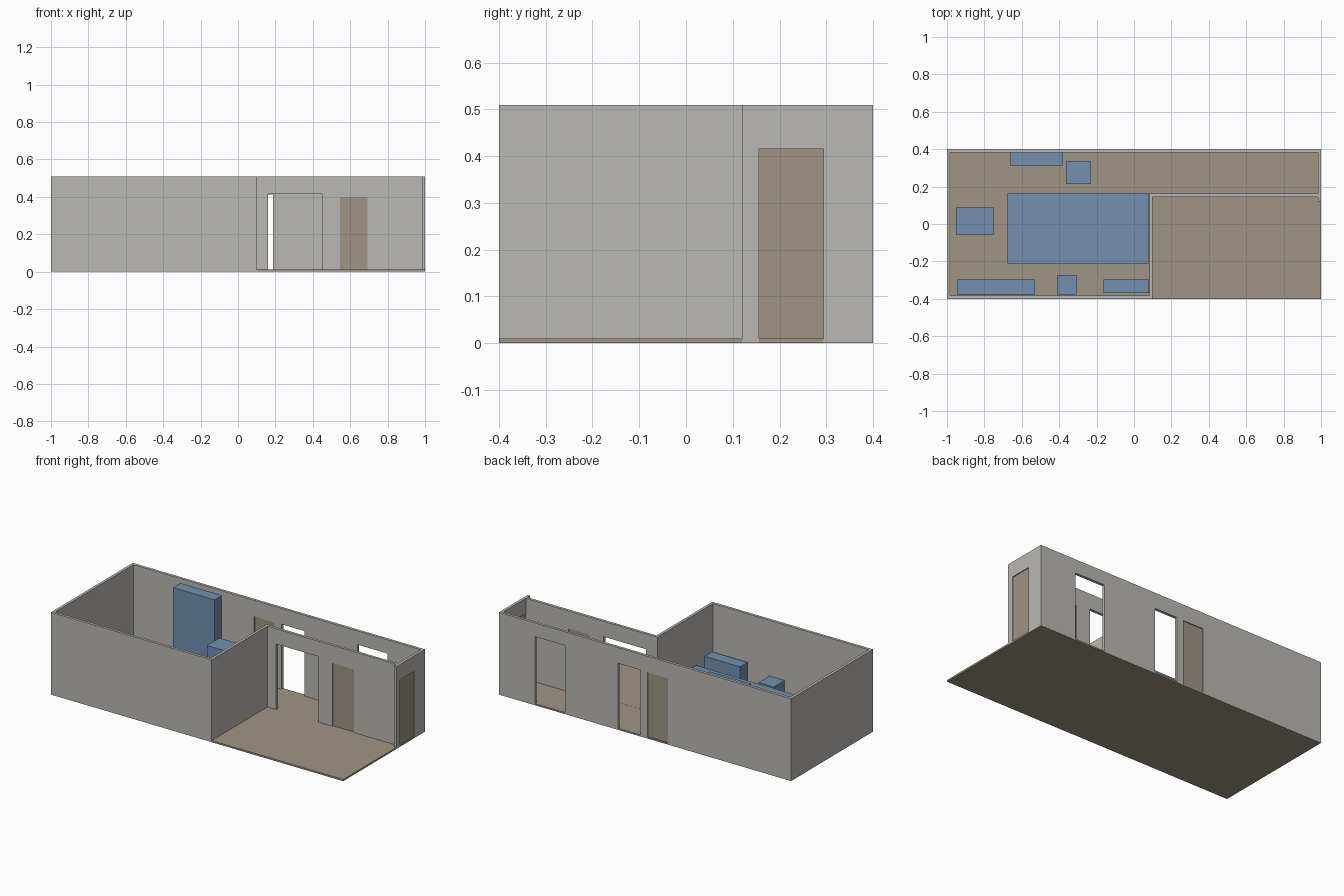
import bpy, bmesh
from mathutils import Vector

if "Cube" in bpy.data.objects:
    bpy.data.objects.remove(bpy.data.objects["Cube"])

T = 0.017        # wall thickness
H = 0.51         # wall height
BASE = 0.001     # walls start just above the slab underside
SLAB = 0.01


def material(name, rgb):
    m = bpy.data.materials.new(name)
    m.diffuse_color = (*rgb, 1.0)
    m.use_nodes = True
    m.node_tree.nodes["Principled BSDF"].inputs["Base Color"].default_value = m.diffuse_color
    return m


WALL = material("wall_grey", (0.49, 0.48, 0.455))
WOOD = material("floor_and_door_tan", (0.342, 0.301, 0.235))
BLUE = material("furniture_blue", (0.168, 0.279, 0.434))


def finish(bm, name, mat):
    bmesh.ops.recalc_face_normals(bm, faces=bm.faces)
    me = bpy.data.meshes.new(name)
    bm.to_mesh(me)
    bm.free()
    me.materials.append(mat)
    ob = bpy.data.objects.new(name, me)
    bpy.context.collection.objects.link(ob)
    return ob


def box(name, mat, x0, x1, y0, y1, z0, z1):
    bm = bmesh.new()
    bmesh.ops.create_cube(bm, size=1)
    for v in bm.verts:
        v.co = Vector((x0 + (v.co.x + 0.5) * (x1 - x0),
                       y0 + (v.co.y + 0.5) * (y1 - y0),
                       z0 + (v.co.z + 0.5) * (z1 - z0)))
    return finish(bm, name, mat)


def wall(name, axis, a, b, c0, c1, openings=()):
    """Wall running along axis from a to b, between c0 and c1 across.
    Each opening is (start, end, top) cut up from the base."""
    outline = [(a, BASE)]
    for s, e, top in sorted(openings):
        outline += [(s, BASE), (s, top), (e, top), (e, BASE)]
    outline += [(b, BASE), (b, H), (a, H)]

    def place(u, z, c):
        return (u, c, z) if axis == "x" else (c, u, z)

    bm = bmesh.new()
    face = bm.faces.new([bm.verts.new(place(u, z, c0)) for u, z in outline])
    ext = bmesh.ops.extrude_face_region(bm, geom=[face])
    shift = Vector(place(0, 0, c1 - c0))
    bmesh.ops.translate(bm, vec=shift,
                        verts=[g for g in ext["geom"] if isinstance(g, bmesh.types.BMVert)])
    return finish(bm, name, mat=WALL)


# Floor slab: full footprint, edge exposed only on the open terrace corner
box("floor", WOOD, -0.999, 0.999, -0.399, 0.399, 0, SLAB)
box("terrace_floor", WOOD, 0.1, 1.0, -0.4, 0.12, 0, SLAB + 0.0005)

# Outer walls
wall("back_wall", "x", -1, 1, 0.4 - T, 0.4,
     [(-0.157, -0.017, 0.41), (0.03, 0.186, 0.412), (0.548, 0.755, 0.425)])
wall("front_wall", "x", -1, 0.1, -0.4, -0.4 + T)
wall("left_wall", "y", -0.4 + T, 0.4 - T, -1, -1 + T)
wall("right_wall", "y", 0.12, 0.4 - T, 1 - T, 1, [(0.156, 0.294, 0.415)])

# Inner walls between room, corridor and terrace
wall("room_side_wall", "y", -0.4 + T, 0.162, 0.1 - T, 0.1)
wall("corridor_wall", "x", 0.1, 1 - T, 0.145, 0.162,
     [(0.16, 0.45, 0.415), (0.545, 0.692, 0.40)])

# Closed door panels set inside their openings
box("back_door", WOOD, -0.157, -0.017, 0.389, 0.394, SLAB, 0.41)
box("terrace_door", WOOD, 0.545, 0.692, 0.151, 0.156, SLAB, 0.40)
box("end_door", WOOD, 0.989, 0.994, 0.156, 0.294, SLAB, 0.415)

# Furniture blocks: name, x0, x1, y0, y1, top height
for name, x0, x1, y0, y1, top in [
    ("large_table", -0.675, 0.077, -0.21, 0.167, 0.195),
    ("tall_cupboard", -0.663, -0.38, 0.313, 0.383, 0.48),
    ("back_chair", -0.363, -0.233, 0.215, 0.337, 0.24),
    ("left_seat", -0.953, -0.75, -0.06, 0.087, 0.16),
    ("front_bench", -0.943, -0.533, -0.38, -0.298, 0.135),
    ("front_chair", -0.41, -0.307, -0.378, -0.272, 0.168),
    ("front_cabinet", -0.162, 0.08, -0.37, -0.297, 0.217),
]:
    box(name, BLUE, x0, x1, y0, y1, SLAB, top)
